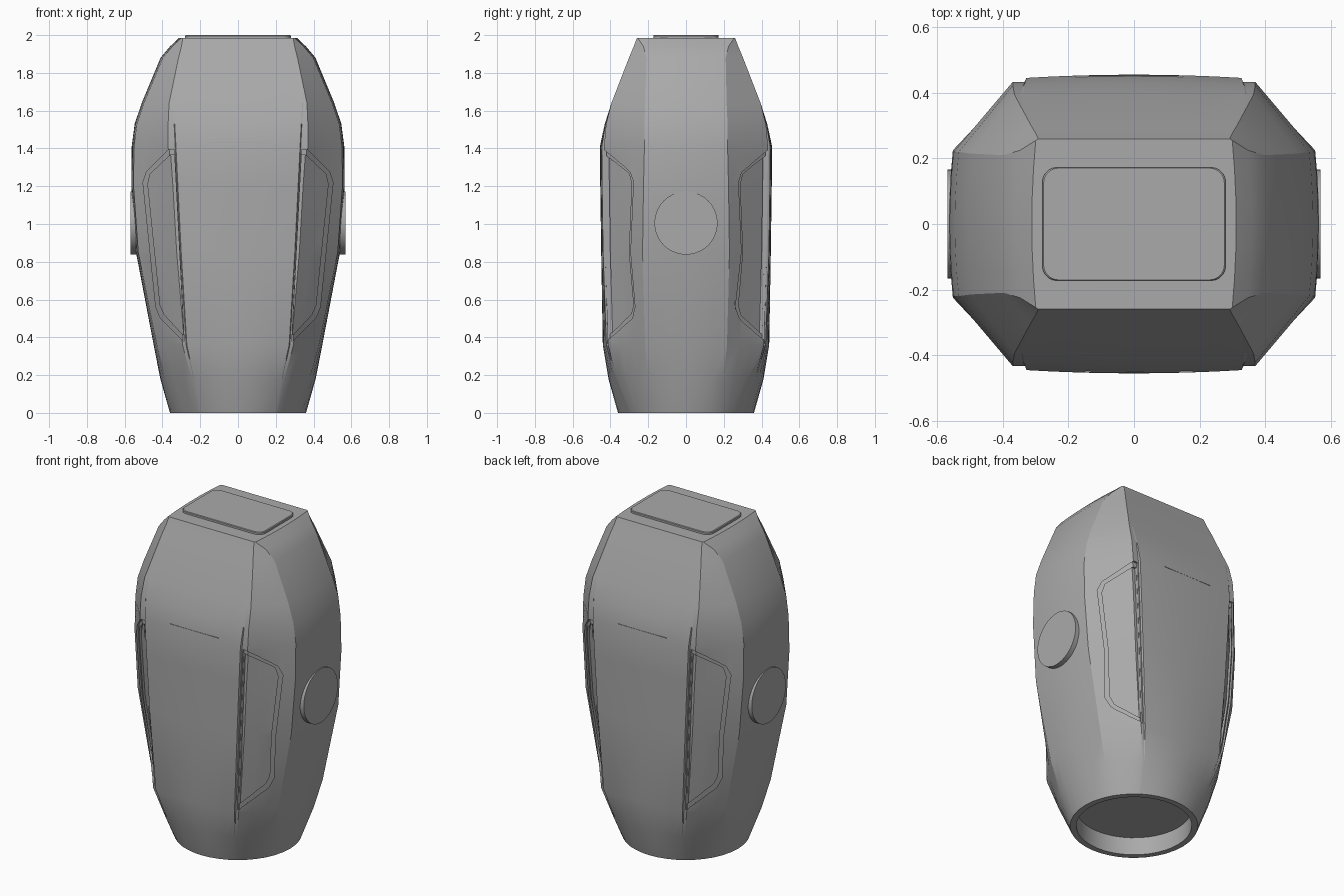
import bpy, bmesh, math
from mathutils import Matrix

cube = bpy.data.objects.get("Cube")
if cube:
    bpy.data.objects.remove(cube)

grey = bpy.data.materials.new("mid grey")
grey.use_nodes = True
grey.diffuse_color = (0.4, 0.4, 0.4, 1)
grey.node_tree.nodes["Principled BSDF"].inputs["Base Color"].default_value = (0.4, 0.4, 0.4, 1)


def make(name, bm):
    bmesh.ops.recalc_face_normals(bm, faces=bm.faces)
    mesh = bpy.data.meshes.new(name)
    bm.to_mesh(mesh)
    bm.free()
    mesh.materials.append(grey)
    ob = bpy.data.objects.new(name, mesh)
    bpy.context.collection.objects.link(ob)
    return ob


def loft(bm, rings):
    loops = [[bm.verts.new(p) for p in ring] for ring in rings]
    for lo, hi in zip(loops, loops[1:]):
        for i in range(len(lo)):
            j = (i + 1) % len(lo)
            bm.faces.new((lo[i], lo[j], hi[j], hi[i]))
    bm.faces.new(loops[0][::-1])
    bm.faces.new(loops[-1])


def cut(ob, tool):
    mod = ob.modifiers.new("cut", "BOOLEAN")
    mod.operation, mod.solver, mod.object = "DIFFERENCE", "EXACT", tool
    bpy.context.view_layer.update()
    result = bpy.data.meshes.new_from_object(ob.evaluated_get(bpy.context.evaluated_depsgraph_get()))
    ob.modifiers.clear()
    ob.data = result
    bpy.data.objects.remove(tool)


def smooth(ob, angle):
    bpy.ops.object.select_all(action="DESELECT")
    ob.select_set(True)
    bpy.context.view_layer.objects.active = ob
    bpy.ops.object.shade_smooth_by_angle(angle=math.radians(angle))


# Shell levels: z, half width, half depth, front corner x, side corner y,
# roundness, front plate step, front bulge
LEVELS = [
    (0.0, 0.36, 0.36, 0.25, 0.20, 1, 0, 0.01),
    (0.18, 0.412, 0.41, 0.27, 0.21, 0.6, 0, 0.01),
    (0.36, 0.447, 0.44, 0.30, 0.22, 0.15, 0.008, 0.01),
    (0.85, 0.54, 0.449, 0.335, 0.23, 0, 0.012, 0.01),
    (1.2, 0.565, 0.454, 0.355, 0.225, 0, 0.012, 0.01),
    (1.41, 0.563, 0.456, 0.37, 0.22, 0, 0.012, 0.01),
    (1.53, 0.547, 0.43, 0.37, 0.22, 0, 0.003, 0.004),
    (1.64, 0.51, 0.395, 0.365, 0.215, 0, 0, 0),
    (1.88, 0.41, 0.302, 0.315, 0.21, 0, 0, 0),
    (1.94, 0.36, 0.277, 0.30, 0.225, 0, 0, 0),
    (1.985, 0.312, 0.26, 0.292, 0.255, 0, 0, 0),
]


def section(z, ax, ay, bx, by, rnd, step, bulge, inset):
    px = min(0.262 + 0.05 * z, bx - 0.015)
    if inset:
        ay, step = ay - step, 0
    ax, ay = ax - inset, ay - inset
    bx, by = bx - 0.4 * inset, by - 0.4 * inset
    low = ay - bulge
    quad = [(ax - 0.012 * t * t, by * t) for t in (0, 0.33, 0.67)]
    cx = ax - 0.012
    quad += [(cx + (bx - cx) * t, by + (low - step - by) * t) for t in (0, 0.33, 0.67, 1)]
    quad += [(px, low - step)]
    quad += [((px - 0.004) * t, ay - bulge * t * t) for t in (1, 0.75, 0.5, 0.25, 0)]
    # Mirror the quarter outline into a full loop
    half = quad + [(-x, y) for x, y in quad[-2::-1]]
    full = half + [(x, -y) for x, y in half[-2:0:-1]]
    ring = []
    for x, y in full:
        k = (ax + ay) / 2 / math.hypot(x, y)
        ring.append((x + x * (k - 1) * rnd, y + y * (k - 1) * rnd, z))
    return ring


def shell(name, inset=0.0):
    bm = bmesh.new()
    loft(bm, [section(*lv, inset) for lv in LEVELS])
    return make(name, bm)


# Four corner recesses, each a shallow rim and a deeper floor
RIM = [(0.337, 1.395), (0.365, 1.395), (0.485, 1.275), (0.503, 1.22),
       (0.435, 0.56), (0.41, 0.50), (0.285, 0.375)]
FLOOR = [(0.337, 1.365), (0.358, 1.365), (0.465, 1.265), (0.477, 1.21),
         (0.412, 0.57), (0.39, 0.52), (0.288, 0.41)]


def recess_tool(outline, depth):
    bm = bmesh.new()
    for sx in (1, -1):
        for sy in (1, -1):
            loft(bm, [[(sx * x, sy * y, z) for x, z in outline] for y in (0.15, 0.6)])
    tool = make("recess_cutter", bm)
    tool.hide_render = True
    cut(tool, shell("inner_shell", depth))
    return tool


body = shell("body_shell")
cut(body, recess_tool(RIM, 0.012))
cut(body, recess_tool(FLOOR, 0.026))

# Round socket in the underside
bm = bmesh.new()
bmesh.ops.create_cone(bm, cap_ends=True, segments=40, radius1=0.325, radius2=0.325,
                      depth=0.22, matrix=Matrix.Translation((0, 0, 0)))
cut(body, make("socket_cutter", bm))
smooth(body, 18)

# Rounded plate on top
bm = bmesh.new()
outline = []
for cx, cy, start in ((1, 1, 0), (-1, 1, 90), (-1, -1, 180), (1, -1, 270)):
    for k in range(6):
        a = math.radians(start + 18 * k)
        outline.append((cx * 0.235 + 0.045 * math.cos(a), cy * 0.128 + 0.045 * math.sin(a)))
loft(bm, [[(x * s, y * s, z) for x, y in outline]
          for z, s in ((1.975, 1), (1.996, 1), (2.0, 0.985))])
smooth(make("top_plate", bm), 30)

for side, sx in (("left", 1), ("right", -1)):
    # Round side cap
    bm = bmesh.new()
    bmesh.ops.create_cone(bm, cap_ends=True, segments=40, radius1=0.167, radius2=0.167, depth=0.06,
                          matrix=Matrix.Translation((sx * 0.539, 0, 1.005)) @ Matrix.Rotation(math.pi / 2, 4, "Y"))
    smooth(make(side + "_side_cap", bm), 30)

for side, sy in (("front", -1), ("back", 1)):
    # Thin seam strip near the top of the face plate
    bm = bmesh.new()
    bmesh.ops.create_cube(bm, size=1, matrix=Matrix.Translation((-sy * 0.015, sy * 0.449, 1.43))
                          @ Matrix.Diagonal((0.33, 0.008, 0.004, 1)))
    make(side + "_seam", bm)
